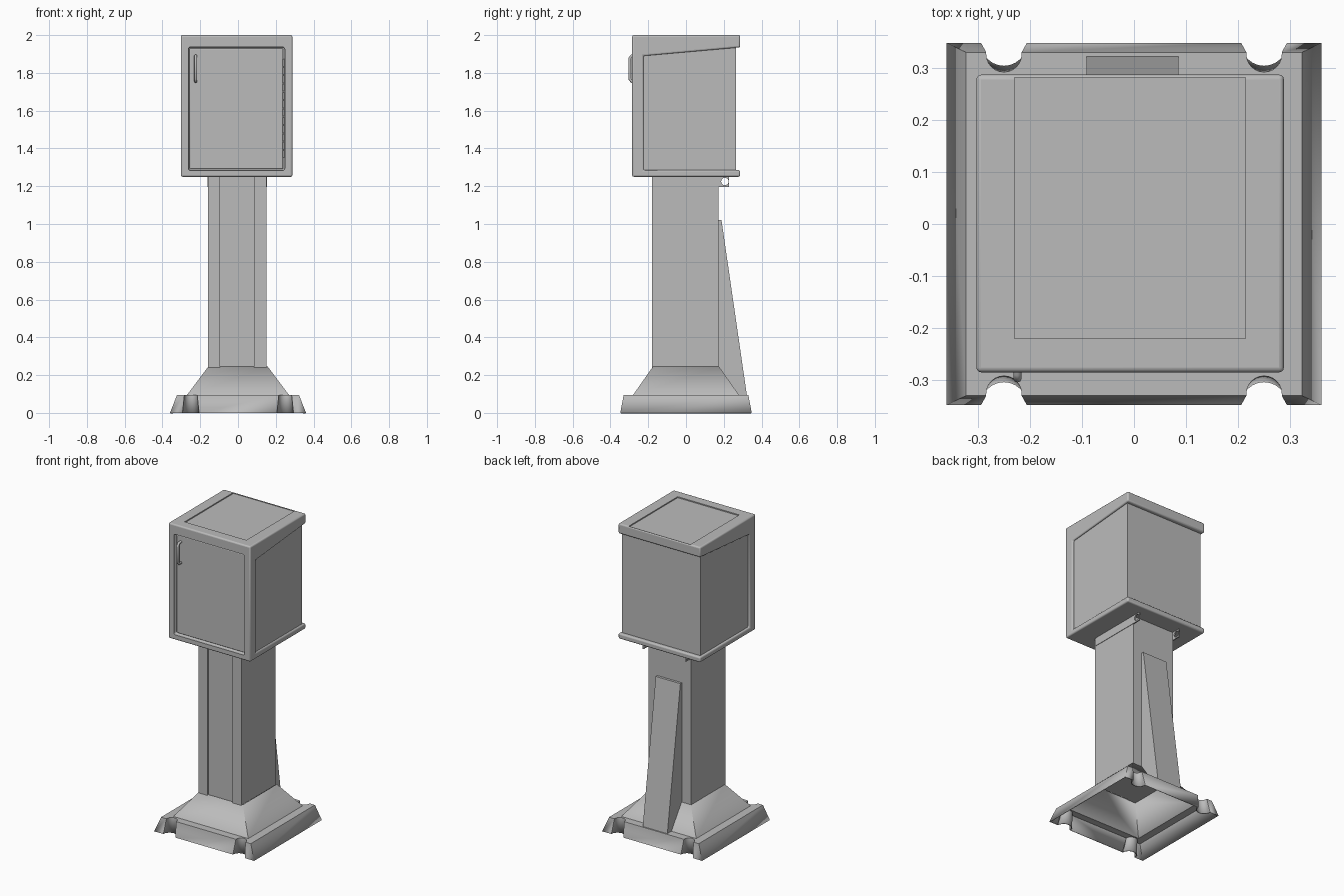
import bpy, bmesh, math
from mathutils import Vector

cube = bpy.data.objects.get("Cube")
if cube:
    bpy.data.objects.remove(cube, do_unlink=True)

grey = bpy.data.materials.new("plain_grey")
grey.use_nodes = True
grey.diffuse_color = (0.5, 0.5, 0.5, 1)
grey.node_tree.nodes["Principled BSDF"].inputs["Base Color"].default_value = (0.5, 0.5, 0.5, 1)


def finish(name, bm):
    bmesh.ops.recalc_face_normals(bm, faces=bm.faces)
    mesh = bpy.data.meshes.new(name)
    bm.to_mesh(mesh)
    bm.free()
    mesh.materials.append(grey)
    ob = bpy.data.objects.new(name, mesh)
    bpy.context.collection.objects.link(ob)
    return ob


def box(name, x, y, z):
    bm = bmesh.new()
    bmesh.ops.create_cube(bm, size=1)
    for v in bm.verts:
        v.co = [lo + (c + 0.5) * (hi - lo) for c, (lo, hi) in zip(v.co, (x, y, z))]
    return finish(name, bm)


def extrude_x(name, profile, x0, x1):
    """Extrude a (y, z) outline along x."""
    bm = bmesh.new()
    face = bm.faces.new([bm.verts.new((x0, y, z)) for y, z in profile])
    out = bmesh.ops.extrude_face_region(bm, geom=[face])
    for v in out["geom"]:
        if isinstance(v, bmesh.types.BMVert):
            v.co.x = x1
    return finish(name, bm)


def bevel(ob, width, segments=3):
    m = ob.modifiers.new("Bevel", "BEVEL")
    m.width, m.segments, m.limit_method = width, segments, "ANGLE"
    m.angle_limit = math.radians(40)


def cut(ob, cutter):
    m = ob.modifiers.new("Cut", "BOOLEAN")
    m.operation, m.object, m.solver = "DIFFERENCE", cutter, "EXACT"
    cutter.hide_render = True
    cutter.hide_viewport = True
    cutter.display_type = "WIRE"


def cylinder(name, centre, radius, length, axis):
    bm = bmesh.new()
    bmesh.ops.create_cone(bm, cap_ends=True, segments=16, radius1=radius,
                          radius2=radius, depth=length)
    turn = Vector((0, 0, 1)).rotation_difference(Vector(axis))
    for v in bm.verts:
        v.co = turn @ v.co + Vector(centre)
    return finish(name, bm)


def smooth(ob):
    bpy.ops.object.select_all(action="DESELECT")
    ob.select_set(True)
    bpy.context.view_layer.objects.active = ob
    bpy.ops.object.shade_smooth_by_angle(angle=math.radians(35))


# Hollow foot: notched skirt, flat ledge and sloping hood
def notched_outline(hx, hy, radius, notch_y):
    side = [(-hx, -hy)]
    for cx in (-0.25, 0.25):
        side.append((cx - radius, -hy))
        for i in range(13):
            a = math.pi * (1 - i / 12)
            side.append((cx + radius * math.cos(a), -notch_y + radius * math.sin(a)))
        side.append((cx + radius, -hy))
    side.append((hx, -hy))
    return side + [(-x, -y) for x, y in side]


def square(hx, hy):
    return [(-hx, -hy), (hx, -hy), (hx, hy), (-hx, hy)]


def ring(bm, outline, z):
    verts = [bm.verts.new((x, y, z)) for x, y in outline]
    return verts


def skin(bm, a, b):
    for i in range(len(a)):
        j = (i + 1) % len(a)
        bm.faces.new((a[i], a[j], b[j], b[i]))


def loop_edges(bm, loop):
    return [bm.edges.get((v, loop[(i + 1) % len(loop)])) for i, v in enumerate(loop)]


bm = bmesh.new()
skirt_low = ring(bm, notched_outline(0.36, 0.348, 0.044, 0.348), 0)
skirt_top = ring(bm, notched_outline(0.323, 0.33, 0.034, 0.326), 0.095)
hood_low = ring(bm, square(0.27, 0.28), 0.095)
hood_top = ring(bm, square(0.157, 0.175), 0.245)
skin(bm, skirt_low, skirt_top)
skin(bm, hood_low, hood_top)
bmesh.ops.triangle_fill(bm, use_beauty=True,
                        edges=loop_edges(bm, skirt_top) + loop_edges(bm, hood_low))
foot = finish("foot", bm)
m = foot.modifiers.new("Thickness", "SOLIDIFY")
m.thickness, m.offset = 0.006, -1
smooth(foot)

# Column with two front flanges beside a shallow channel
box("column", (-0.158, 0.15), (-0.168, 0.172), (0.24, 1.255))
for name, x in (("right", (-0.158, -0.095)), ("left", (0.085, 0.15))):
    box(name + "_column_flange", x, (-0.18, -0.168), (0.24, 1.255))

# Pierced mounting tabs under the cabinet
for name, x in (("right", (-0.161, -0.153)), ("left", (0.145, 0.153))):
    tab = box(name + "_mounting_tab", x, (-0.168, 0.227), (1.197, 1.255))
    cut(tab, cylinder(name + "_tab_hole_cutter", (sum(x) / 2, 0.206, 1.225),
                      0.02, 0.05, (1, 0, 0)))

# Tapered rear brace
extrude_x("rear_brace", [(0.16, 0.24), (0.27, 0.095), (0.322, 0.095),
                         (0.188, 1.02), (0.16, 1.02)], -0.091, 0.086)

# Cabinet surround: front frame, sloping hood and floor in one C-shaped piece
surround = extrude_x("cabinet_surround", [
    (-0.285, 1.25), (0.287, 1.25), (0.287, 1.285), (-0.225, 1.285),
    (-0.225, 1.89), (0.287, 1.935), (0.287, 2), (-0.285, 2)], -0.303, 0.288)
bevel(surround, 0.009)
door_cutter = box("door_opening_cutter", (-0.263, 0.248), (-0.4, -0.262), (1.283, 1.937))
bevel(door_cutter, 0.012)
cut(surround, door_cutter)
cut(surround, box("roof_recess_cutter", (-0.23, 0.214), (-0.22, 0.282), (1.993, 2.1)))
smooth(surround)

# Cabinet body set in from the surround
extrude_x("cabinet_body", [(-0.24, 1.27), (0.265, 1.27), (0.265, 1.945),
                           (-0.24, 1.90)], -0.289, 0.274)

# Door, hinge and handle
door = box("door", (-0.256, 0.238), (-0.268, -0.255), (1.29, 1.93))
bevel(door, 0.005, 2)
smooth(door)
for i in range(12):
    smooth(cylinder("hinge_knuckle", (0.242, -0.268, 1.37 + i * 0.044),
                    0.006, 0.038, (0, 0, 1)))

curve = bpy.data.curves.new("door_handle", "CURVE")
curve.dimensions = "3D"
curve.bevel_depth, curve.bevel_resolution, curve.use_fill_caps = 0.008, 2, True
spline = curve.splines.new("POLY")
path = [(-0.262, 1.755), (-0.288, 1.755), (-0.297, 1.768),
        (-0.297, 1.877), (-0.288, 1.89), (-0.262, 1.89)]
spline.points.add(len(path) - 1)
for p, (y, z) in zip(spline.points, path):
    p.co = (-0.224, y, z, 1)
curve.materials.append(grey)
handle = bpy.data.objects.new("door_handle", curve)
bpy.context.collection.objects.link(handle)
